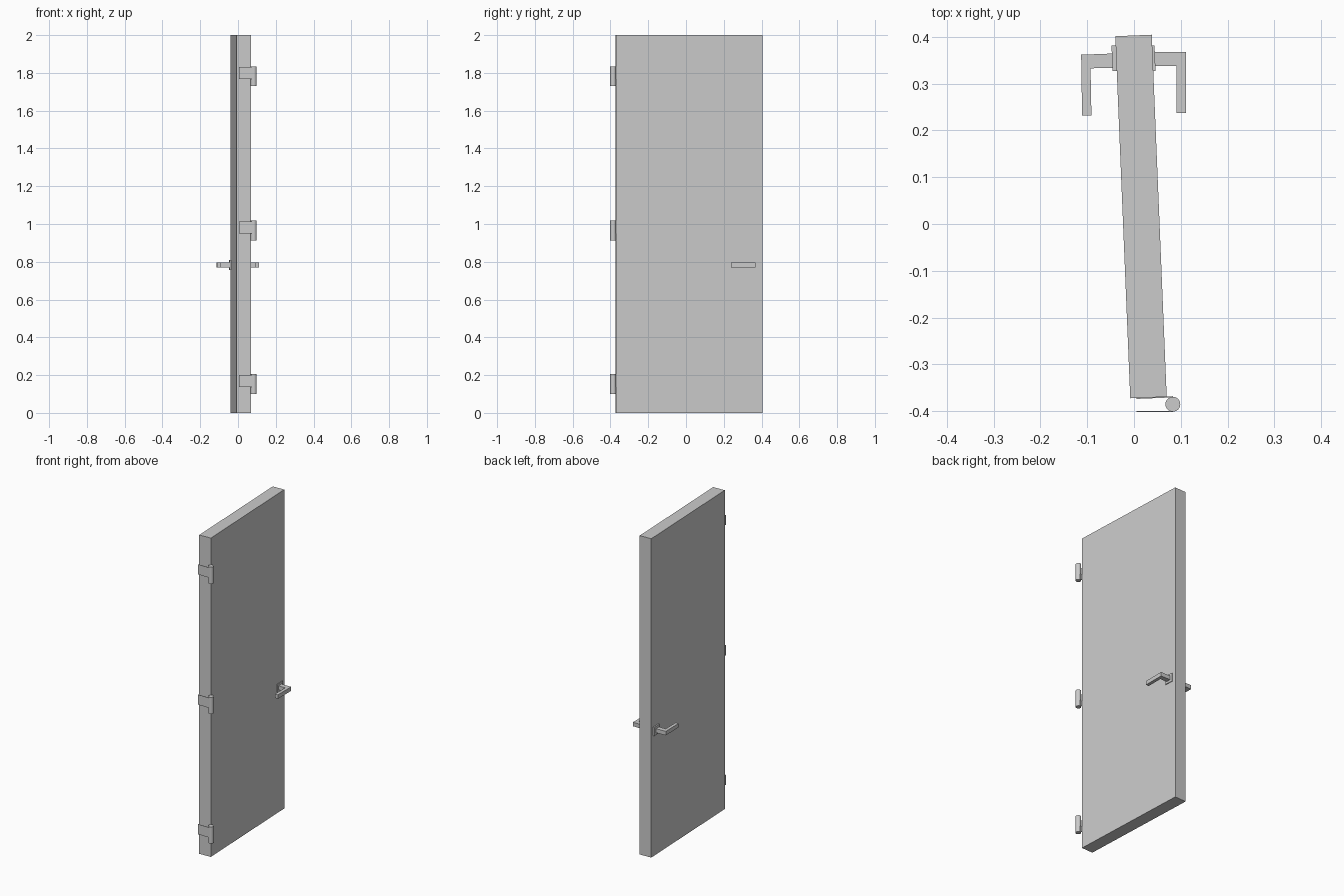
import bpy, math
from mathutils import Matrix

if "Cube" in bpy.data.objects:
    bpy.data.objects.remove(bpy.data.objects["Cube"])

ANGLE = math.radians(2.36)          # the door stands slightly ajar
CENTRE = (0.015, 0.016)


def box(name, x0, x1, y0, y1, z0, z1, rot=0.0):
    """Box by extents, turned about its own vertical axis."""
    bpy.ops.mesh.primitive_cube_add(size=1)
    o = bpy.context.object
    o.name = name
    o.data.transform(Matrix.Diagonal((x1 - x0, y1 - y0, z1 - z0, 1)))
    o.location = ((x0 + x1) / 2, (y0 + y1) / 2, (z0 + z1) / 2)
    o.rotation_euler.z = rot
    return o


def prism(name, pts, z0, z1):
    """Extrude an XY outline vertically."""
    n = len(pts)
    verts = [(x, y, z) for z in (z0, z1) for x, y in pts]
    faces = [tuple(reversed(range(n))), tuple(range(n, 2 * n))]
    faces += [(i, (i + 1) % n, n + (i + 1) % n, n + i) for i in range(n)]
    me = bpy.data.meshes.new(name)
    me.from_pydata(verts, [], faces)
    o = bpy.data.objects.new(name, me)
    bpy.context.collection.objects.link(o)
    return o


# door slab
box("door_panel", CENTRE[0] - 0.039, CENTRE[0] + 0.039,
    CENTRE[1] - 0.3875, CENTRE[1] + 0.3875, 0, 2, ANGLE)

# L-shaped lever handles, counter-clockwise outlines
right = [(0.035, 0.338), (0.091, 0.338), (0.091, 0.237),
         (0.111, 0.237), (0.111, 0.368), (0.035, 0.368)]
left = [(-0.035, 0.334), (-0.035, 0.365), (-0.113, 0.362),
        (-0.111, 0.232), (-0.091, 0.232), (-0.093, 0.333)]
prism("handle_right", right, 0.771, 0.796)
prism("handle_left", left, 0.771, 0.796)

# rosettes behind the handles
box("rosette_right", 0.036, 0.045, 0.327, 0.382, 0.757, 0.810, ANGLE)
box("rosette_left", -0.047, -0.034, 0.327, 0.382, 0.757, 0.810, ANGLE)

# hinges: knuckle, frame leaf (upper) and door leaf (lower)
for i, z in enumerate((0.1, 0.913, 1.73)):
    bpy.ops.mesh.primitive_cylinder_add(vertices=16, radius=0.016, depth=0.105,
                                        location=(0.083, -0.3855, z + 0.0525))
    knuckle = bpy.context.object
    knuckle.name = f"hinge_knuckle_{i}"
    bpy.ops.object.shade_smooth_by_angle()
    box(f"hinge_frame_leaf_{i}", 0.005, 0.083, -0.4025, -0.400, z + 0.037, z + 0.1)
    box(f"hinge_door_leaf_{i}", 0.005, 0.083, -0.3725, -0.3700, z + 0.003, z + 0.037, ANGLE)
